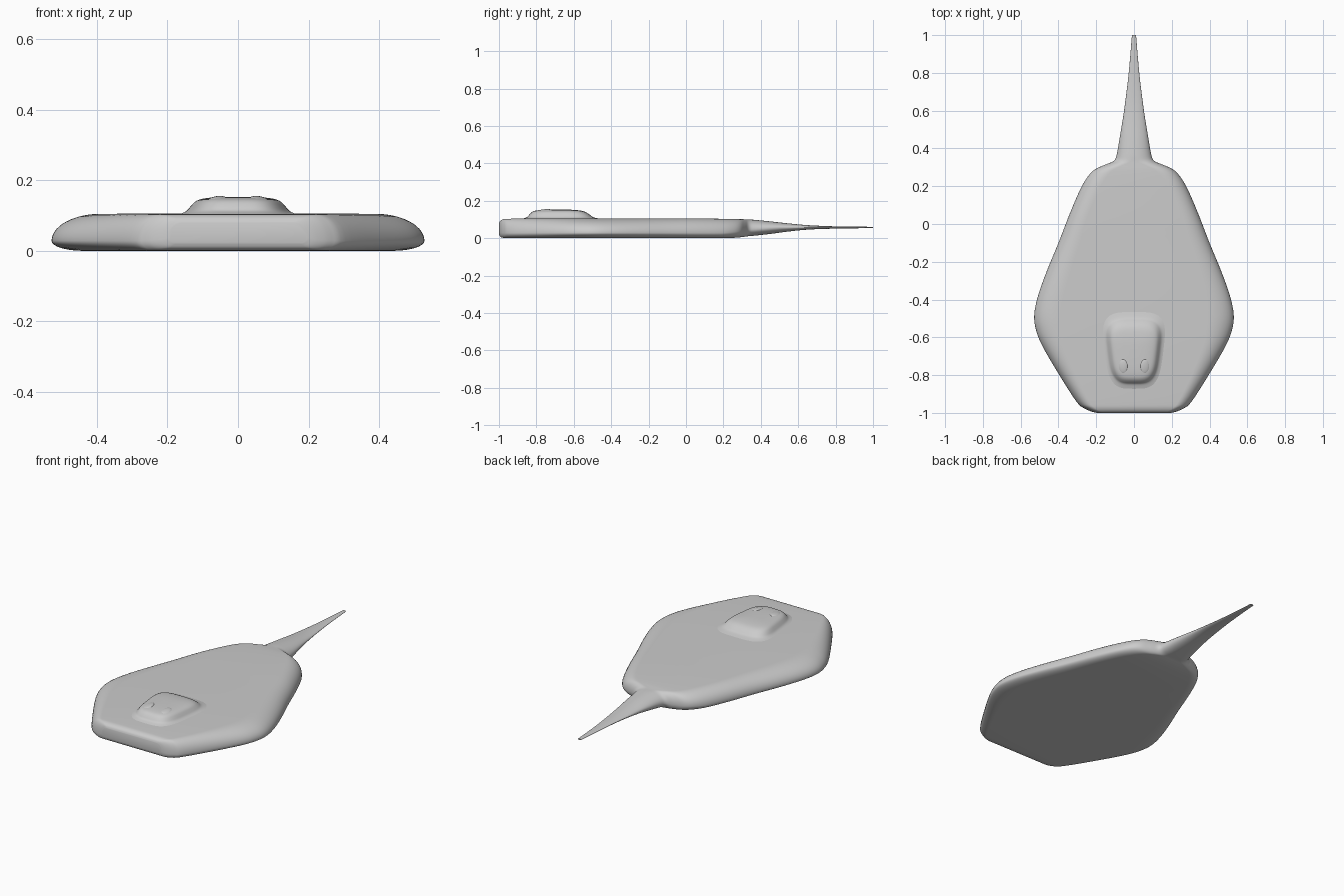
import bpy, bmesh
from math import sin, cos, pi, copysign
from mathutils import Matrix

if "Cube" in bpy.data.objects:
    bpy.data.objects.remove(bpy.data.objects["Cube"])


def spow(v, p):
    return copysign(abs(v) ** p, v)


def catmull(rows, steps):
    """Smoothly resample a list of parameter rows."""
    out = []
    for i in range(len(rows) - 1):
        a, b, c, d = (rows[min(max(i + k, 0), len(rows) - 1)] for k in (-1, 0, 1, 2))
        for s in range(steps):
            t = s / steps
            out.append([0.5 * (2 * q + (r - p) * t + (2 * p - 5 * q + 4 * r - u) * t * t
                               + (3 * q - p - 3 * r + u) * t ** 3)
                        for p, q, r, u in zip(a, b, c, d)])
    return out + [list(rows[-1])]


def loft(name, rings, cap_start=True):
    bm = bmesh.new()
    vs = [[bm.verts.new(p) for p in ring] for ring in rings]
    n = len(vs[0])
    for a, b in zip(vs, vs[1:]):
        for i in range(n):
            bm.faces.new((a[i], a[(i + 1) % n], b[(i + 1) % n], b[i]))
    if cap_start:
        bm.faces.new(vs[0])
    bm.faces.new(vs[-1])
    bmesh.ops.recalc_face_normals(bm, faces=bm.faces)
    return finish(name, bm)


def finish(name, bm):
    mesh = bpy.data.meshes.new(name)
    bm.to_mesh(mesh)
    bm.free()
    ob = bpy.data.objects.new(name, mesh)
    bpy.context.collection.objects.link(ob)
    bpy.context.view_layer.objects.active = ob
    ob.select_set(True)
    bpy.ops.object.shade_smooth_by_angle(angle=0.8)
    ob.select_set(False)
    return ob


# Body and tail: y, half width, bottom, top, top inset, bottom inset
stations = [
    (-1.00, .195, .022, .080, .04, .02), (-.993, .225, .008, .093, .05, .03),
    (-.975, .265, .002, .102, .06, .04), (-.94, .305, .000, .104, .07, .05),
    (-.80, .395, .000, .105, .09, .06), (-.65, .483, .000, .105, .12, .08),
    (-.56, .519, .000, .105, .135, .09), (-.48, .528, .000, .105, .14, .09),
    (-.38, .508, .000, .105, .135, .09), (-.25, .462, .000, .105, .125, .08),
    (-.10, .400, .000, .105, .11, .07), (.05, .342, .000, .105, .10, .06),
    (.18, .286, .000, .104, .10, .06), (.25, .245, .002, .103, .10, .06),
    (.29, .205, .005, .102, .10, .06), (.315, .150, .008, .101, .10, .06),
    (.335, .106, .011, .100, .09, .06), (.37, .091, .014, .098, .085, .06),
    (.45, .077, .023, .090, .075, .06), (.55, .060, .036, .079, .06, .05),
    (.65, .046, .046, .070, .046, .04), (.78, .030, .051, .064, .03, .03),
    (.90, .019, .053, .062, .019, .019), (1.0, .011, .054, .061, .011, .011)]


def section(row):
    y, w, lo, hi, it, ib = row
    tail = min(max((y - .2) / .3, 0), 1)
    edge = lo + (hi - lo) * (.27 + .23 * tail)
    n = 10
    right = [(w - ib + ib * sin(pi / 2 * k / n), edge - (edge - lo) * cos(pi / 2 * k / n))
             for k in range(n)]
    right += [(w - it + it * cos(pi / 2 * k / n), edge + (hi - edge) * sin(pi / 2 * k / n))
              for k in range(n + 1)]
    right = [(max(x, .0005), z) for x, z in right]
    return [(x, y, z) for x, z in right] + [(-x, y, z) for x, z in reversed(right)]


loft("body_and_tail", [section(r) for r in catmull(stations, 4)])

# Head mound: half width, front y, back y, z
levels = [(.170, -.885, -.445, .101), (.150, -.865, -.475, .107), (.138, -.848, -.50, .114),
          (.128, -.838, -.515, .126), (.116, -.825, -.535, .139), (.098, -.806, -.56, .147),
          (.065, -.765, -.60, .1515), (.025, -.70, -.64, .153)]


def mound_ring(row):
    w, front, back, z = row
    cy, ry = (front + back) / 2, (back - front) / 2
    ring = []
    for k in range(64):
        a = 2 * pi * k / 64
        v = spow(sin(a), .55)
        ring.append((w * spow(cos(a), .55) * (1 + .15 * v), cy + ry * v, z))
    return ring


loft("head_mound", [mound_ring(r) for r in catmull(levels, 3)], cap_start=False)

# Flat oval eyes
for side, label in ((1, "right"), (-1, "left")):
    bm = bmesh.new()
    bmesh.ops.create_uvsphere(bm, u_segments=32, v_segments=16, radius=1)
    bm.transform(Matrix.Translation((side * .058, -.755, .1475))
                 @ Matrix.Rotation(side * .12, 4, 'Y') @ Matrix.Rotation(.08, 4, 'X')
                 @ Matrix.Diagonal((.024, .038, .007, 1)))
    finish(label + "_eye", bm)
